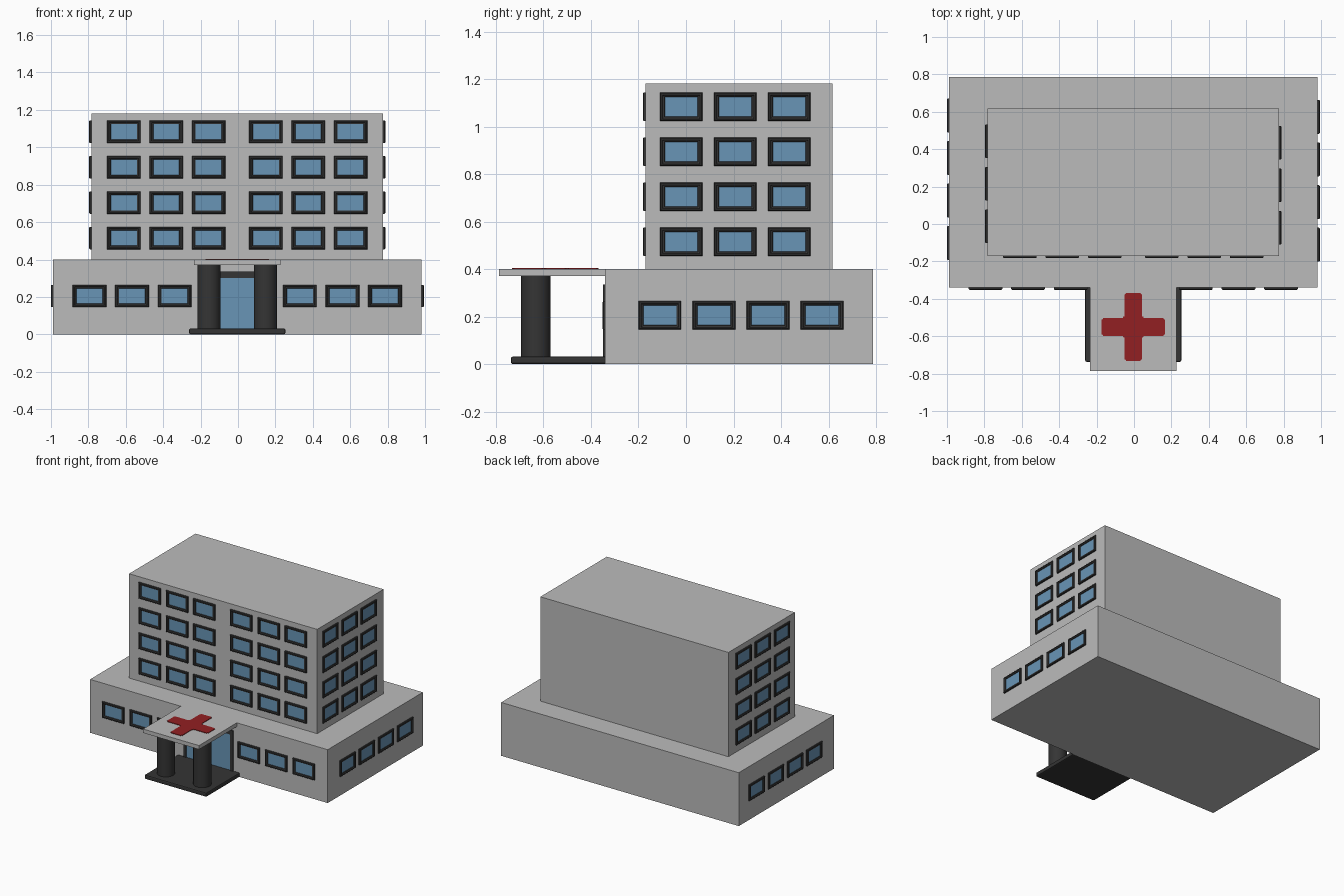
import bpy, bmesh, math
from mathutils import Matrix, Vector

if "Cube" in bpy.data.objects:
    bpy.data.objects.remove(bpy.data.objects["Cube"])

CX = -0.004  # building axis


def material(name, rgb):
    m = bpy.data.materials.new(name)
    m.diffuse_color = (*rgb, 1)
    m.use_nodes = True
    m.node_tree.nodes["Principled BSDF"].inputs["Base Color"].default_value = m.diffuse_color
    return m


WALL = material("grey wall", (0.5, 0.5, 0.5))
DARK = material("dark trim", (0.035, 0.035, 0.035))
GLASS = material("blue glass", (0.14, 0.30, 0.47))
RED = material("red", (0.29, 0.014, 0.016))


def finish(name, bm, mats):
    bmesh.ops.recalc_face_normals(bm, faces=bm.faces)
    me = bpy.data.meshes.new(name)
    bm.to_mesh(me)
    bm.free()
    for m in mats:
        me.materials.append(m)
    ob = bpy.data.objects.new(name, me)
    bpy.context.collection.objects.link(ob)
    return ob


def box(name, x, y, z, mat, bevel=0):
    bm = bmesh.new()
    bmesh.ops.create_cube(bm, size=1)
    for v in bm.verts:
        v.co = [(a[0] + a[1]) / 2 + c * (a[1] - a[0]) for a, c in zip((x, y, z), v.co)]
    ob = finish(name, bm, [mat])
    if bevel:
        mod = ob.modifiers.new("soft edges", 'BEVEL')
        mod.width, mod.segments = bevel, 2
    return ob


def framed_panel(name, rings):
    """Nested rectangles (half width, half height, depth); the last one is glass."""
    bm = bmesh.new()
    loops = []
    for w, h, d in rings:
        loops.append([bm.verts.new((sx * w, -d, sz * h))
                      for sx, sz in ((-1, -1), (1, -1), (1, 1), (-1, 1))])
    for a, b in zip(loops, loops[1:]):
        for i in range(4):
            j = (i + 1) % 4
            bm.faces.new((a[i], a[j], b[j], b[i]))
    bm.faces.new(loops[-1]).material_index = 1
    bm.faces.new(loops[0][::-1])
    return finish(name, bm, [DARK, GLASS])


# Main volumes
box("ground_floor", (-0.989, 0.982), (-0.34, 0.787), (0, 0.4), WALL)
box("upper_floors", (-0.784, 0.776), (-0.17, 0.617), (0.39, 1.182), WALL)

# Entrance: step, canopy, columns
box("entrance_step", (CX - 0.257, CX + 0.257), (-0.737, -0.335), (0, 0.032), DARK, 0.008)
box("canopy", (CX - 0.232, CX + 0.232), (-0.787, -0.335), (0.371, 0.4), WALL)
for side, sx in (("left", -1), ("right", 1)):
    bm = bmesh.new()
    bmesh.ops.create_cone(bm, cap_ends=True, segments=32, radius1=0.062, radius2=0.062,
                          depth=0.345,
                          matrix=Matrix.Translation((CX + sx * 0.151, -0.632, 0.2)))
    for f in bm.faces:
        f.smooth = abs(f.normal.z) < 0.5
    finish(side + "_column", bm, [DARK])

# Entrance door
door = framed_panel("entrance_door", [(0.205, 0.155, -0.004), (0.205, 0.155, 0.009),
                                      (0.183, 0.122, 0.009), (0.183, 0.122, 0.003)])
door.location = (CX, -0.34, 0.18)
# keep the glass reaching down to the step
for v in door.data.vertices:
    if abs(v.co.x) < 0.2 and v.co.z < 0:
        v.co.z = -0.15

# Red cross on the canopy: outline from one quarter, rotated four times
bm = bmesh.new()
arm, tall, wide = 0.048, 0.182, 0.17
pts = [(arm, arm), (arm, tall), (-arm, tall), (-arm, arm), (-wide, arm), (-wide, -arm),
       (-arm, -arm), (-arm, -tall), (arm, -tall), (arm, -arm), (wide, -arm), (wide, arm)]
face = bm.faces.new([bm.verts.new((CX + x, -0.55 + y, 0.399)) for x, y in pts])
ext = bmesh.ops.extrude_face_region(bm, geom=[face])
for v in ext["geom"]:
    if isinstance(v, bmesh.types.BMVert):
        v.co.z = 0.404
bm.edges.ensure_lookup_table()
upright = [e for e in bm.edges if abs(e.verts[0].co.z - e.verts[1].co.z) > 0.001]
bmesh.ops.bevel(bm, geom=upright, offset=0.008, segments=3, affect='EDGES')
finish("red_cross", bm, [RED])

# Windows: one shared mesh placed in rows
master = framed_panel("window", [(0.090, 0.060, -0.002), (0.090, 0.060, 0.008),
                                 (0.086, 0.056, 0.012), (0.079, 0.050, 0.012),
                                 (0.076, 0.047, 0.009), (0.071, 0.043, 0.008),
                                 (0.069, 0.041, 0.004)])
window_mesh = master.data
bpy.data.objects.remove(master)


def window(name, loc, turn=0):
    ob = bpy.data.objects.new(name, window_mesh)
    ob.location = loc
    ob.rotation_euler.z = math.radians(turn)
    bpy.context.collection.objects.link(ob)


LOW_Z = 0.205
LEVELS = [0.515 + 0.1893 * i for i in range(4)]

for sx in (-1, 1):
    for i in range(3):
        # front rows
        window("ground_front_window", (CX + sx * (0.335 + 0.2275 * i), -0.34, LOW_Z))
        for z in LEVELS:
            window("upper_front_window", (CX + sx * (0.153 + 0.2265 * i), -0.17, z))
    # side rows
    low_x, up_x = (0.982, 0.776) if sx > 0 else (-0.989, -0.784)
    shift = 0 if sx > 0 else 0.008
    for i in range(4):
        window("ground_side_window", (low_x, -0.11 + shift + 0.2275 * i, LOW_Z), sx * 90)
    for i in range(3):
        for z in LEVELS:
            window("upper_side_window", (up_x, -0.02 + shift + 0.2275 * i, z), sx * 90)
